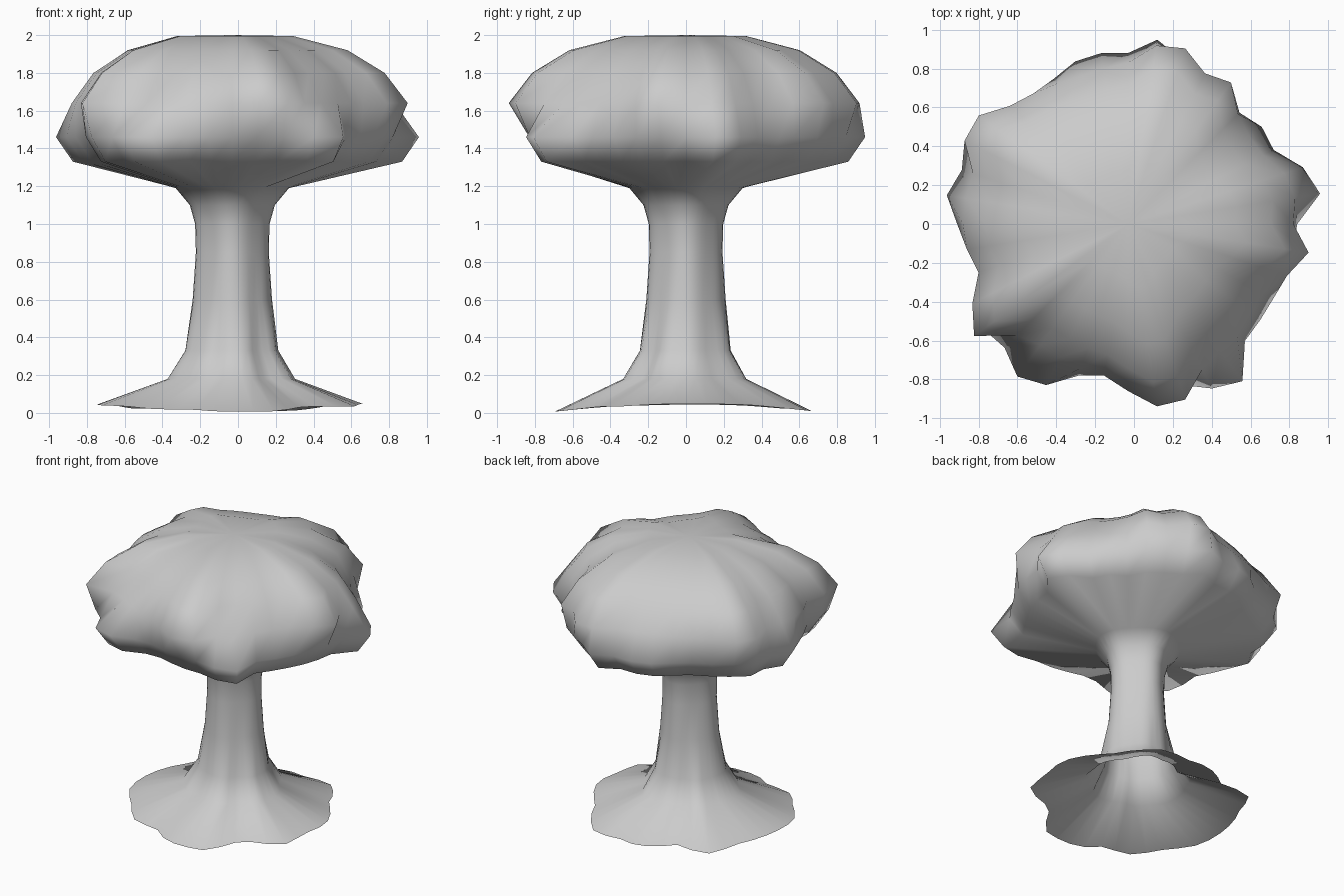
import bpy, bmesh, math

if "Cube" in bpy.data.objects:
    bpy.data.objects.remove(bpy.data.objects["Cube"])

N = 40        # sides of the lathe
CX = -0.03    # axis position

# cap outline radius at every 9 degrees
OUTLINE = [.89, 1.0, .945, .84, .85, .85, .90, .87, .95, .96,
           .88, .89, .88, .84, .83, .86, .95, .945, .90, .945,
           .88, .84, .81, .90, .98, .90, .97, .93, .82, .79,
           .86, .95, .95, .95, 1.0, .85, .84, .84, .89, .94]
# where the lower or the upper bulge is set back from the outline
LOW_DIP = {31: .11, 32: .08, 39: .08, 38: .04, 24: .06, 23: .03, 8: .06, 16: .05,
           5: .04, 6: .04, 0: .02, 30: .05}
HIGH_DIP = {0: .04, 1: .13, 2: .10, 3: .06, 4: .08, 5: .05, 9: .03, 10: .05, 11: .08, 12: .08,
            13: .03, 18: .06, 19: .10, 20: .03, 25: .09, 26: .20, 27: .16, 28: .04,
            33: .11, 34: .20, 35: .06, 36: .06, 37: .06, 38: .03}
# skirt rim: (degrees, radius)
RIM = [(5, .70), (34, .62), (65, .73), (80, .66), (94, .67), (117, .60), (134, .74),
       (153, .69), (175, .71), (196, .73), (215, .68), (237, .70), (249, .62), (264, .69),
       (288, .71), (310, .58), (332, .73), (348, .68), (365, .70)]


def low(k):
    return OUTLINE[k] - LOW_DIP.get(k, 0)


def high(k):
    return OUTLINE[k] - HIGH_DIP.get(k, 0)


def rim(k):
    a = 360 * k / N
    a = a + 360 if a < 5 else a
    for (a0, r0), (a1, r1) in zip(RIM, RIM[1:]):
        if a0 <= a <= a1:
            return r0 + (r1 - r0) * (a - a0) / (a1 - a0)


def blend(base, src, mean, weight):
    return lambda k: base + weight * (src(k) - mean)


# stem rows: four soft ridges
def ridged(base, amount):
    return lambda k: base * (1 - amount * (1 - math.cos(4 * math.tau * k / N)))


def flat(z):
    return lambda k: z


def rim_z(k):
    return .028 + .02 * math.cos(2 * math.tau * k / N) - .1 * (rim(k) - .68)


# rows from the skirt up to the top: (height rule, radius rule)
ROWS = [
    (lambda k: max(0, rim_z(k)), rim),
    (flat(.18), blend(.325, rim, .68, .5)),
    (flat(.33), blend(.24, rim, .68, .25)),
    (flat(.60), ridged(.21, .05)),
    (flat(.85), ridged(.193, .05)),
    (flat(1.0), ridged(.197, .05)),
    (flat(1.10), ridged(.225, .05)),
    (flat(1.19), ridged(.30, .04)),
    (flat(1.33), blend(.79, low, .88, 1.0)),
    (flat(1.46), low),
    (flat(1.64), high),
    (flat(1.80), blend(.735, high, .85, .9)),
    (flat(1.92), blend(.55, high, .85, .75)),
    (flat(1.995), blend(.29, high, .85, .4)),
]

# billowing cloud: one continuous shell, open underneath
bm = bmesh.new()
rings = []
for zf, rf in ROWS:
    rings.append([bm.verts.new((CX + rf(k) * math.cos(math.tau * k / N),
                                rf(k) * math.sin(math.tau * k / N), zf(k)))
                  for k in range(N)])
for a, b in zip(rings, rings[1:]):
    for k in range(N):
        j = (k + 1) % N
        bm.faces.new((a[k], a[j], b[j], b[k]))
pole = bm.verts.new((CX, 0, 2.0))
for k in range(N):
    bm.faces.new((rings[-1][k], rings[-1][(k + 1) % N], pole))
for f in bm.faces:
    f.smooth = True
mesh = bpy.data.meshes.new("smoke_cloud")
bm.to_mesh(mesh)
bm.free()

grey = bpy.data.materials.new("light grey")
grey.diffuse_color = (.6, .6, .6, 1)
grey.use_nodes = True
grey.node_tree.nodes["Principled BSDF"].inputs["Base Color"].default_value = grey.diffuse_color
mesh.materials.append(grey)
bpy.context.collection.objects.link(bpy.data.objects.new("smoke_cloud", mesh))
